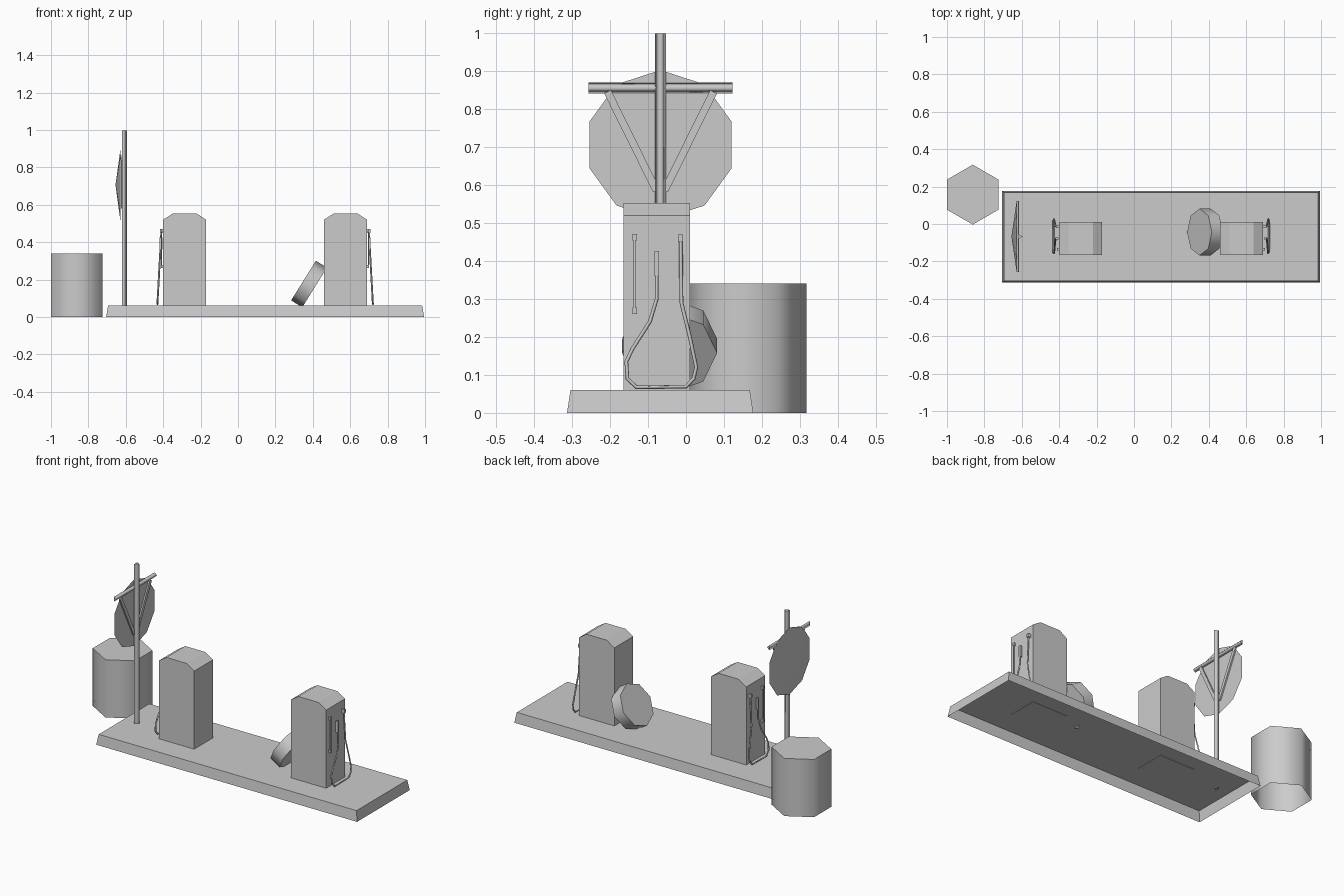
import bpy
import bmesh
from math import pi, cos, sin, atan2
from mathutils import Matrix, Vector

cube = bpy.data.objects.get("Cube")
if cube:
    bpy.data.objects.remove(cube)

GREY = (0.6, 0.6, 0.6, 1)
grey = bpy.data.materials.new("plain grey")
grey.use_nodes = True
grey.diffuse_color = GREY
grey.node_tree.nodes["Principled BSDF"].inputs["Base Color"].default_value = GREY

MID_X = 0.145          # mirror plane of the platform and pumps
GROUND = 0.06          # top of the platform


def add_mesh(name, bm):
    bmesh.ops.recalc_face_normals(bm, faces=bm.faces[:])
    mesh = bpy.data.meshes.new(name)
    bm.to_mesh(mesh)
    bm.free()
    mesh.materials.append(grey)
    obj = bpy.data.objects.new(name, mesh)
    bpy.context.collection.objects.link(obj)
    return obj


def loft(name, low, high, bottom=True, smooth=False):
    """Join two matching outlines with side faces and caps."""
    bm = bmesh.new()
    a = [bm.verts.new(p) for p in low]
    b = [bm.verts.new(p) for p in high]
    for i in range(len(a)):
        j = (i + 1) % len(a)
        bm.faces.new((a[i], a[j], b[j], b[i])).smooth = smooth
    bm.faces.new(b)
    if bottom:
        bm.faces.new(a[::-1])
    return add_mesh(name, bm)


def prism(name, sides, radius, length, place, start=0.0, bottom=True):
    """Smooth-sided prism along local z, centred on its placement matrix."""
    ring = [(radius * cos(start + 2 * pi * i / sides),
             radius * sin(start + 2 * pi * i / sides)) for i in range(sides)]
    low, high = ([place @ Vector((x, y, z)) for x, y in ring]
                 for z in (-length / 2, length / 2))
    return loft(name, low, high, bottom, smooth=True)


def box(name, centre, size, turn=0.0):
    bm = bmesh.new()
    bmesh.ops.create_cube(bm, size=1, matrix=Matrix.Translation(centre)
                          @ Matrix.Rotation(turn, 4, 'X') @ Matrix.Diagonal((*size, 1)))
    return add_mesh(name, bm)


def tube(name, points, radius):
    curve = bpy.data.curves.new(name, 'CURVE')
    curve.dimensions = '3D'
    curve.bevel_depth = radius
    curve.bevel_resolution = 0
    curve.use_fill_caps = True
    spline = curve.splines.new('POLY')
    spline.points.add(len(points) - 1)
    for p, co in zip(spline.points, points):
        p.co = (*co, 1)
    curve.materials.append(grey)
    obj = bpy.data.objects.new(name, curve)
    bpy.context.collection.objects.link(obj)
    bpy.ops.object.select_all(action='DESELECT')
    obj.select_set(True)
    bpy.context.view_layer.objects.active = obj
    bpy.ops.object.convert(target='MESH')


# Platform: tapered slab, open underneath
def slab_outline(hx, hy, z):
    return [(MID_X + sx * hx, -0.068 + sy * hy, z)
            for sx, sy in ((-1, -1), (1, -1), (1, 1), (-1, 1))]


loft("platform", slab_outline(0.85, 0.245, 0), slab_outline(0.84, 0.236, GROUND), bottom=False)

# Pumps with their hoses, mirrored across the platform
HALF = [(0.315, GROUND - 0.002), (0.545, GROUND - 0.002), (0.545, 0.52),
        (0.495, 0.552), (0.365, 0.552), (0.315, 0.52)]
HOSE = [(-0.077, 0.37), (-0.077, 0.30), (-0.095, 0.24), (-0.14, 0.17), (-0.157, 0.135),
        (-0.154, 0.09), (-0.13, 0.067), (0.0, 0.069), (0.02, 0.09), (0.027, 0.12),
        (0.01, 0.20), (-0.012, 0.29), (-0.014, 0.455)]

for side, label in ((-1, "right"), (1, "left")):
    def out(d):
        return MID_X + side * d

    loft(label + "_pump", [(out(x), -0.165, z) for x, z in HALF],
         [(out(x), 0.01, z) for x, z in HALF])
    tube(label + "_hose", [(out(0.576 - 0.055 * (z - 0.07)), y, z) for y, z in HOSE], 0.005)
    box(label + "_nozzle", (out(0.557), -0.077, 0.393), (0.014, 0.012, 0.065))
    box(label + "_hose_joint", (out(0.552), -0.014, 0.46), (0.022, 0.013, 0.02))
    box(label + "_rail", (out(0.553), -0.135, 0.366), (0.005, 0.005, 0.19))
    for z in (0.269, 0.462):
        box(label + "_rail_mount", (out(0.55), -0.135, z), (0.013, 0.012, 0.017))

# Wheel leaning against the left pump
axis = Vector((0.85, 0, -0.53))
prism("leaning_wheel", 8, 0.125, 0.07,
      Matrix.Translation((0.38, -0.043, 0.176)) @ Matrix.Rotation(atan2(axis.x, axis.z), 4, 'Y'))

# Barrel beside the platform, open underneath
prism("barrel", 6, 0.16, 0.34, Matrix.Translation((-0.862, 0.157, 0.17)), pi / 6, bottom=False)

# Sign: post, crossbar, braces and shallow cone disc
POST_Y = -0.067
prism("sign_post", 3, 0.0165, 0.942, Matrix.Translation((-0.611, POST_Y, 0.527)))
prism("sign_crossbar", 3, 0.0165, 0.38,
      Matrix.Translation((-0.624, POST_Y, 0.855)) @ Matrix.Diagonal((0.6, 1, 1, 1))
      @ Matrix.Rotation(pi / 2, 4, 'X'))
for s in (-1, 1):
    box("sign_brace", (-0.622, POST_Y + s * 0.075, 0.715), (0.008, 0.02, 0.29), -s * 0.46)

bm = bmesh.new()
rim = [bm.verts.new((-0.628, POST_Y + 0.197 * cos(a), 0.705 + 0.197 * sin(a)))
       for a in (pi / 10 + i * pi / 5 for i in range(10))]
peak = bm.verts.new((-0.655, POST_Y, 0.705))
bm.faces.new(rim)
for i, v in enumerate(rim):
    bm.faces.new((v, rim[i - 1], peak)).smooth = True
add_mesh("sign_disc", bm)
